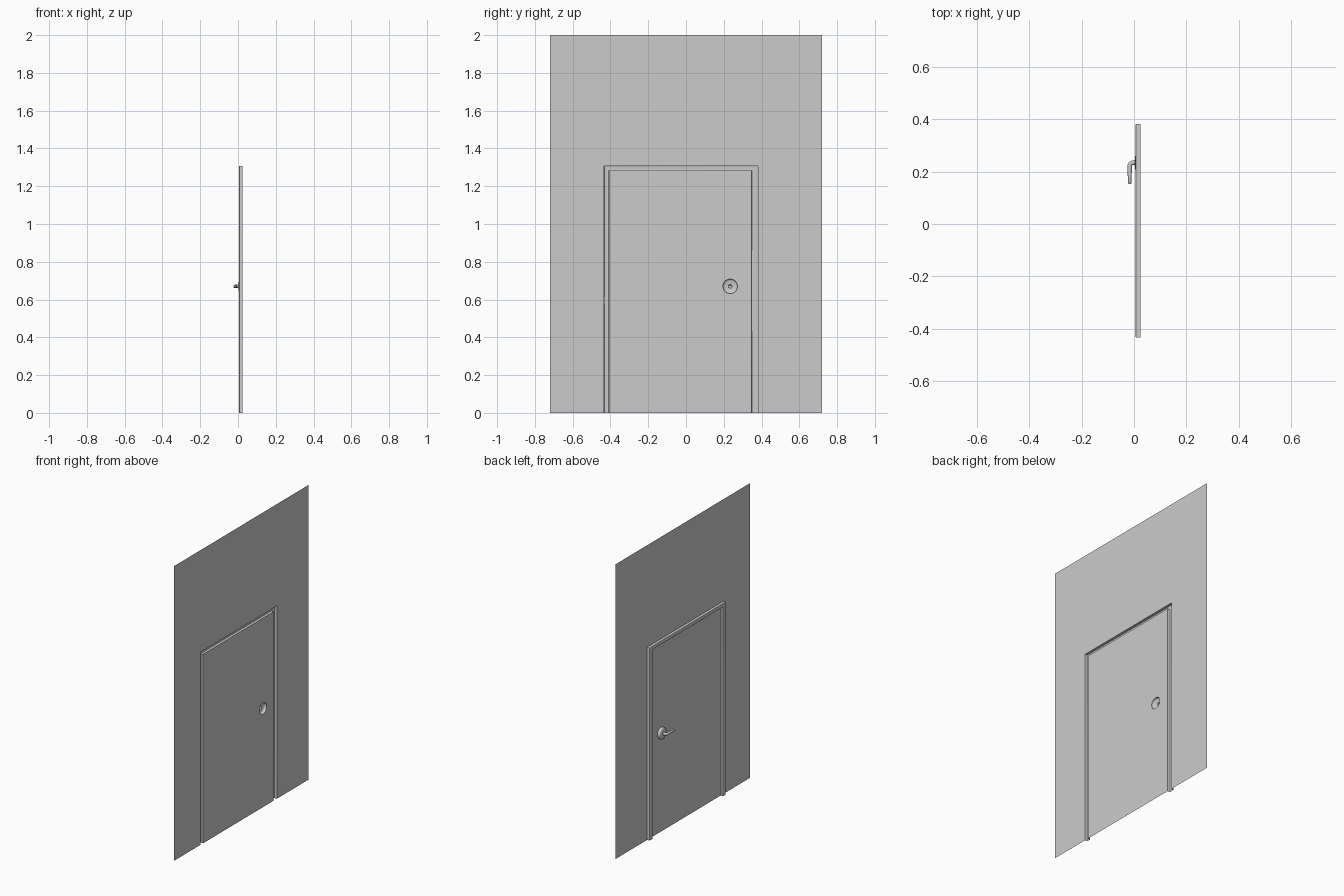
import bpy, bmesh, math
from mathutils import Vector

if "Cube" in bpy.data.objects:
    bpy.data.objects.remove(bpy.data.objects["Cube"])

WALL_X, FRONT_X, BEV = 0.024, 0.006, 0.004
OUT = (-0.434, 0.382, 1.308)    # frame outer edge: left y, right y, top z
INN = (-0.408, 0.347, 1.283)    # frame inner edge
HY, HZ, HR, SEG = 0.234, 0.67, 0.038, 32   # handle centre, rosette radius


def finish(name, bm, smooth=False):
    me = bpy.data.meshes.new(name)
    bm.to_mesh(me)
    bm.free()
    ob = bpy.data.objects.new(name, me)
    bpy.context.collection.objects.link(ob)
    if smooth:
        bpy.ops.object.select_all(action='DESELECT')
        ob.select_set(True)
        bpy.context.view_layer.objects.active = ob
        bpy.ops.object.shade_smooth_by_angle(angle=math.radians(40))
    return ob


def skin(bm, rows, closed=False):
    """Join consecutive rows of points with quads."""
    vs = [[bm.verts.new(p) for p in r] for r in rows]
    for a, b in zip(vs, vs[1:]):
        n = len(a)
        for i in range(n if closed else n - 1):
            j = (i + 1) % n
            bm.faces.new((a[i], b[i], b[j], a[j]))
    return vs


def arch(x, l, r, t):
    return [(x, l, 0), (x, l, t), (x, r, t), (x, r, 0)]


def inset(x, base, d):
    return arch(x, base[0] + d, base[1] - d, base[2] - d)


# wall sheet around the opening
bm = bmesh.new()
skin(bm, [arch(WALL_X, -0.72, 0.72, 2.0), arch(WALL_X, *OUT)])
finish("wall", bm)

# door frame: open-backed shell with rounded front edges
bm = bmesh.new()
bend = [(BEV * (1 - math.cos(a)), FRONT_X + BEV * (1 - math.sin(a)))
        for a in (0, math.pi / 6, math.pi / 3, math.pi / 2)]
rows = [arch(WALL_X, *OUT)]
rows += [inset(x, OUT, d) for d, x in bend]
rows += [inset(x, INN, -d) for d, x in reversed(bend)]
rows.append(arch(WALL_X, *INN))
skin(bm, rows)
finish("door_frame", bm, True)

# door panel with a round opening behind the handle
bm = bmesh.new()
circle = [(WALL_X, HY + HR * math.cos(2 * math.pi * i / SEG),
           HZ + HR * math.sin(2 * math.pi * i / SEG)) for i in range(SEG)]
for loop in (arch(WALL_X, *INN), circle):
    v = [bm.verts.new(p) for p in loop]
    for i in range(len(v)):
        bm.edges.new((v[i - 1], v[i]))
bmesh.ops.triangle_fill(bm, edges=bm.edges[:], use_beauty=True)
bmesh.ops.recalc_face_normals(bm, faces=bm.faces)
if sum(f.normal.x * f.calc_area() for f in bm.faces) > 0:
    bmesh.ops.reverse_faces(bm, faces=bm.faces[:])
finish("door", bm)


def tube(name, sections):
    """Round sections (x, y, heading angle, radius), capped at the far end."""
    bm = bmesh.new()
    rows = []
    for x, y, a, r in sections:
        side = Vector((math.sin(a), math.cos(a), 0))
        rows.append([Vector((x, y, HZ)) + side * (r * math.cos(2 * math.pi * i / SEG))
                     + Vector((0, 0, r * math.sin(2 * math.pi * i / SEG)))
                     for i in range(SEG)])
    vs = skin(bm, rows, True)
    bm.faces.new(vs[-1])
    bmesh.ops.recalc_face_normals(bm, faces=bm.faces)
    finish(name, bm, True)


# handle: rosette, neck, bend and lever in one hollow shell
secs = [(x, HY, 0, r) for x, r in
        ((WALL_X, HR), (0.011, HR), (0.008, 0.036), (0.006, 0.031),
         (0.004, 0.022), (0.003, 0.010), (-0.004, 0.0085))]
R = 0.012
for i in range(1, 9):
    a = -i * math.pi / 16
    secs.append((-0.004 + R * math.sin(a), HY - R * (1 - math.cos(a)), a, 0.0085))
end = -math.pi / 2
secs += [(-0.0165, 0.19, end, 0.0075), (-0.0165, 0.156, end, 0.0068),
         (-0.0165, 0.153, end, 0.005)]
tube("lever_handle", secs)
